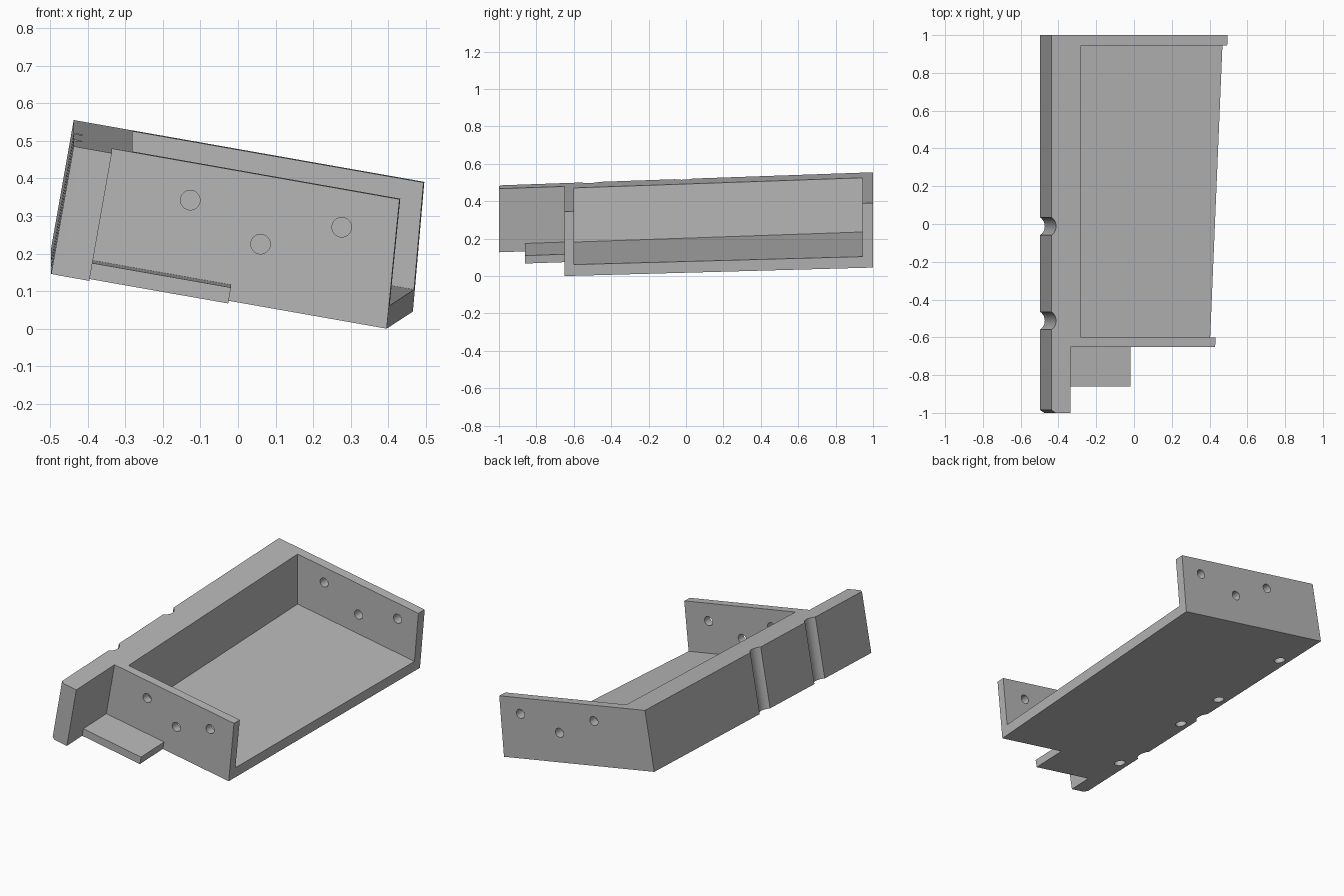
import bpy, bmesh, math

cube = bpy.data.objects.get("Cube")
if cube:
    bpy.data.objects.remove(cube, do_unlink=True)

TILT = math.radians(10)
C, S = math.cos(TILT), math.sin(TILT)
SLOPE = 0.035          # rise towards the back
DEPTH = 0.345          # body thickness
FLOOR = 0.285          # floor level below the rim

grey = bpy.data.materials.new("plain_grey")
grey.use_nodes = True
grey.diffuse_color = (0.47, 0.47, 0.47, 1)
grey.node_tree.nodes["Principled BSDF"].inputs["Base Color"].default_value = (0.47, 0.47, 0.47, 1)


def place(a, y, d):
    """Across, along and below the rim, turned into the tilted frame."""
    return (-0.437 + a * C - d * S, y, 0.52 + SLOPE * y - a * S - d * C)


def loft(name, loop_a, loop_b):
    """Closed solid between two matching loops."""
    bm = bmesh.new()
    va = [bm.verts.new(p) for p in loop_a]
    vb = [bm.verts.new(p) for p in loop_b]
    n = len(va)
    bm.faces.new(va)
    bm.faces.new(vb[::-1])
    for i in range(n):
        j = (i + 1) % n
        bm.faces.new((va[i], vb[i], vb[j], va[j]))
    bmesh.ops.recalc_face_normals(bm, faces=bm.faces)
    mesh = bpy.data.meshes.new(name)
    bm.to_mesh(mesh)
    bm.free()
    mesh.materials.append(grey)
    obj = bpy.data.objects.new(name, mesh)
    bpy.context.scene.collection.objects.link(obj)
    return obj


def slab(name, plan_top, d_top, plan_low, d_low):
    return loft(name, [place(a, y, d_top) for a, y in plan_top],
                [place(a, y, d_low) for a, y in plan_low])


def circle(u, v, r, n=32):
    return [(u + r * math.cos(2 * math.pi * i / n), v + r * math.sin(2 * math.pi * i / n))
            for i in range(n)]


def rect(a0, a1, y0, y1):
    return [(a0, y0), (a1, y0), (a1, y1), (a0, y1)]


def cut(target, cutter):
    cutter.hide_render = True
    mod = target.modifiers.new("cut", 'BOOLEAN')
    mod.operation = 'DIFFERENCE'
    mod.solver = 'EXACT'
    mod.object = cutter
    bpy.context.view_layer.objects.active = target
    bpy.ops.object.modifier_apply(modifier=mod.name)
    bpy.data.objects.remove(cutter, do_unlink=True)


# Body outline with the long side arm; the open side leans outward
def outline(front, back):
    return [(0, 1), (back, 1), (front, -0.65), (0.103, -0.65),
            (0.103, -1), (0.022, -1), (0, -0.985)]


body = slab("tray_body", outline(0.88, 0.947), 0, outline(0.906, 0.977), DEPTH)


# Tray cavity, open on one side, with an upright inner wall
def inner(d):
    return rect((0.157 + S * d) / C, 1.3, -0.6, 0.945)


cut(body, slab("cavity_cutter", inner(-0.1), -0.1, inner(FLOOR), FLOOR))

# Round grooves down the outer wall
for y in (-0.012, -0.512):
    ring = circle(-0.032, y, 0.057)
    cut(body, slab("groove_cutter", ring, -0.1, ring, 0.5))

# Blind holes in the underside of the thick wall
for y in (0.72, 0.2, -0.12, -0.64):
    ring = circle(0.062, y, 0.03)
    cut(body, slab("blind_hole_cutter", ring, 0.2, ring, 0.45))

# Three screw holes through each end plate
front_holes = ((-0.127, 0.342), (0.06, 0.225), (0.276, 0.27))
back_holes = ((-0.11, 0.406), (0.11, 0.279), (0.36, 0.322))
for holes, y0, y1 in ((front_holes, -0.7, -0.55), (back_holes, 0.9, 1.1)):
    for x, z in holes:
        ring = circle(x, z, 0.026)
        cut(body, loft("screw_hole_cutter", [(u, y0, v) for u, v in ring],
                       [(u, y1, v) for u, v in ring]))

# Thin tab beside the arm
plan = rect(0.103, 0.478, -0.86, -0.65)
tab = slab("front_tab", plan, 0.302, plan, DEPTH)

# Smooth the bores, keep edges sharp
bpy.ops.object.select_all(action='DESELECT')
body.select_set(True)
bpy.context.view_layer.objects.active = body
bpy.ops.object.shade_smooth_by_angle(angle=math.radians(30))
